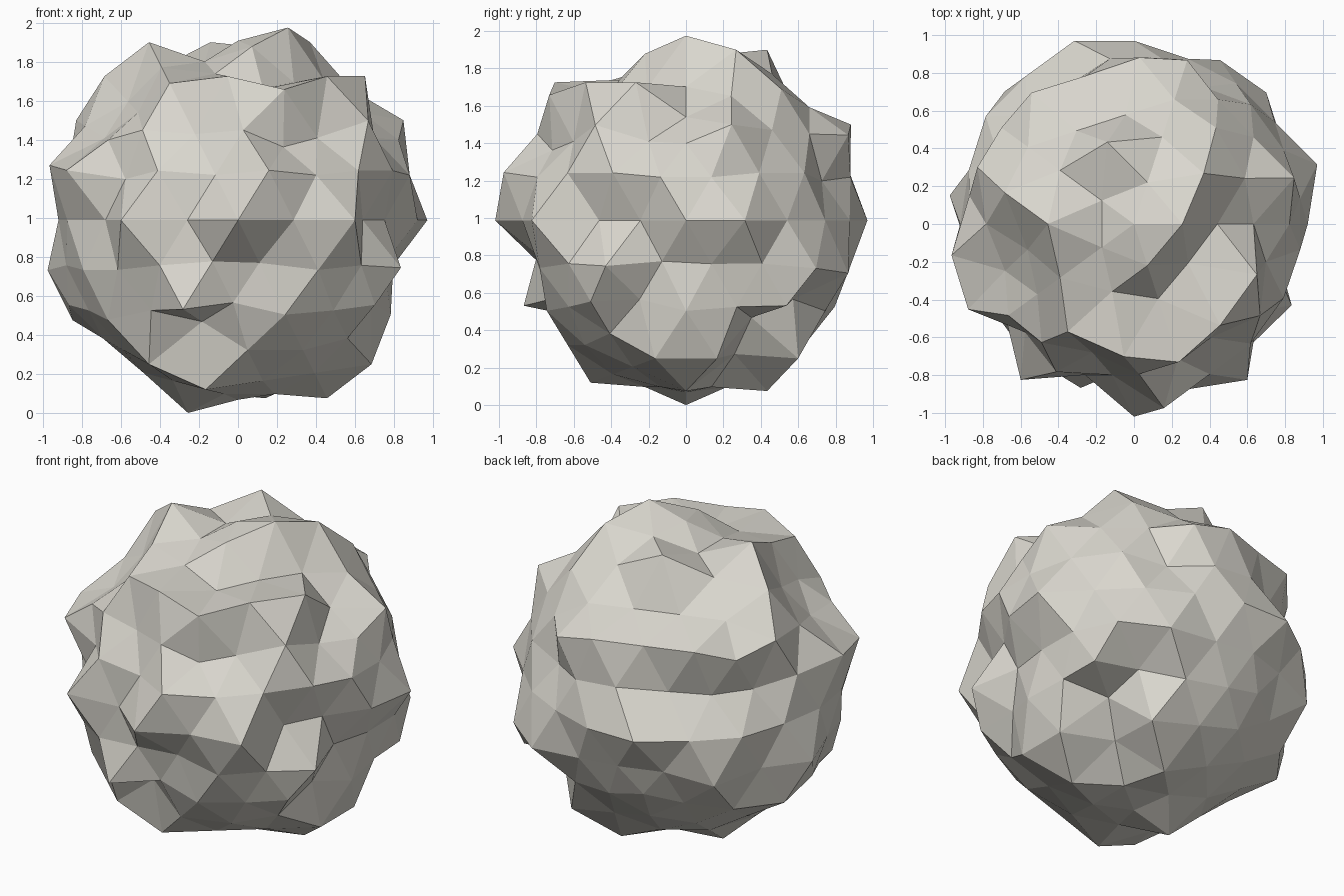
import bpy
import bmesh
from math import radians, cos, sin
from mathutils import Vector

if "Cube" in bpy.data.objects:
    bpy.data.objects.remove(bpy.data.objects["Cube"])

BASE = 0.92  # radius of the plain surface

# Surface features: radius -> {latitude: [longitudes]} in degrees
features = {
    # knobs and ridges
    1.02: {74: [0], 61: [36, 108, 180], 45: [-94, -72, -50, -22, 166],
           30: [89, 126, 161, 17, 72], 15: [-153, -170, -81],
           0: [108, -54, -126, 18, -90], -15: [134, 62, 170, 45],
           -30: [36, -108, 162], -45: [58, -130, -14, 14],
           -61: [0, 72, -108], -74: [180]},
    # gentle swells
    0.97: {45: [-122, 50], 30: [-36, 144, 108], 0: [126, 144, 90],
           -15: [-26], -30: [-36, -144, 144, 180]},
    # hollows
    0.84: {74: [144, -144], 61: [0, -108], 45: [0, 94, 122, -144, -166],
           30: [-72, -54, -17, -108, -161],
           15: [-134, -98, 118, 134, 153, 62], 0: [-108, -144],
           -15: [10, -98], -30: [-18, -90, 53], -61: [36]},
    # deepest hollows
    0.79: {61: [-36, -72], 0: [-36, -18], -15: [-10, -82], -45: [-108, 36]},
}


def direction(lat, lon):
    a, b = radians(lat), radians(lon)
    return Vector((cos(a) * cos(b), cos(a) * sin(b), sin(a)))


# Faceted ball
bm = bmesh.new()
bmesh.ops.create_icosphere(bm, subdivisions=3, radius=1)
units = {v: v.co.normalized() for v in bm.verts}
for v in bm.verts:
    v.co = units[v] * BASE

# Push the nearest corner in or out for every feature
for radius, rows in features.items():
    for lat, lons in rows.items():
        for lon in lons:
            d = direction(lat, lon)
            v = max(bm.verts, key=lambda w: units[w].dot(d))
            v.co = units[v] * radius

# Stand it on the ground
low = min(v.co.z for v in bm.verts)
bmesh.ops.translate(bm, verts=bm.verts, vec=(0, 0, -low))

mesh = bpy.data.meshes.new("boulder")
bm.to_mesh(mesh)
bm.free()
boulder = bpy.data.objects.new("boulder", mesh)
bpy.context.collection.objects.link(boulder)

# Warm grey stone
stone = bpy.data.materials.new("stone")
stone.diffuse_color = (0.70, 0.68, 0.62, 1)
stone.use_nodes = True
stone.node_tree.nodes["Principled BSDF"].inputs["Base Color"].default_value = stone.diffuse_color
mesh.materials.append(stone)
